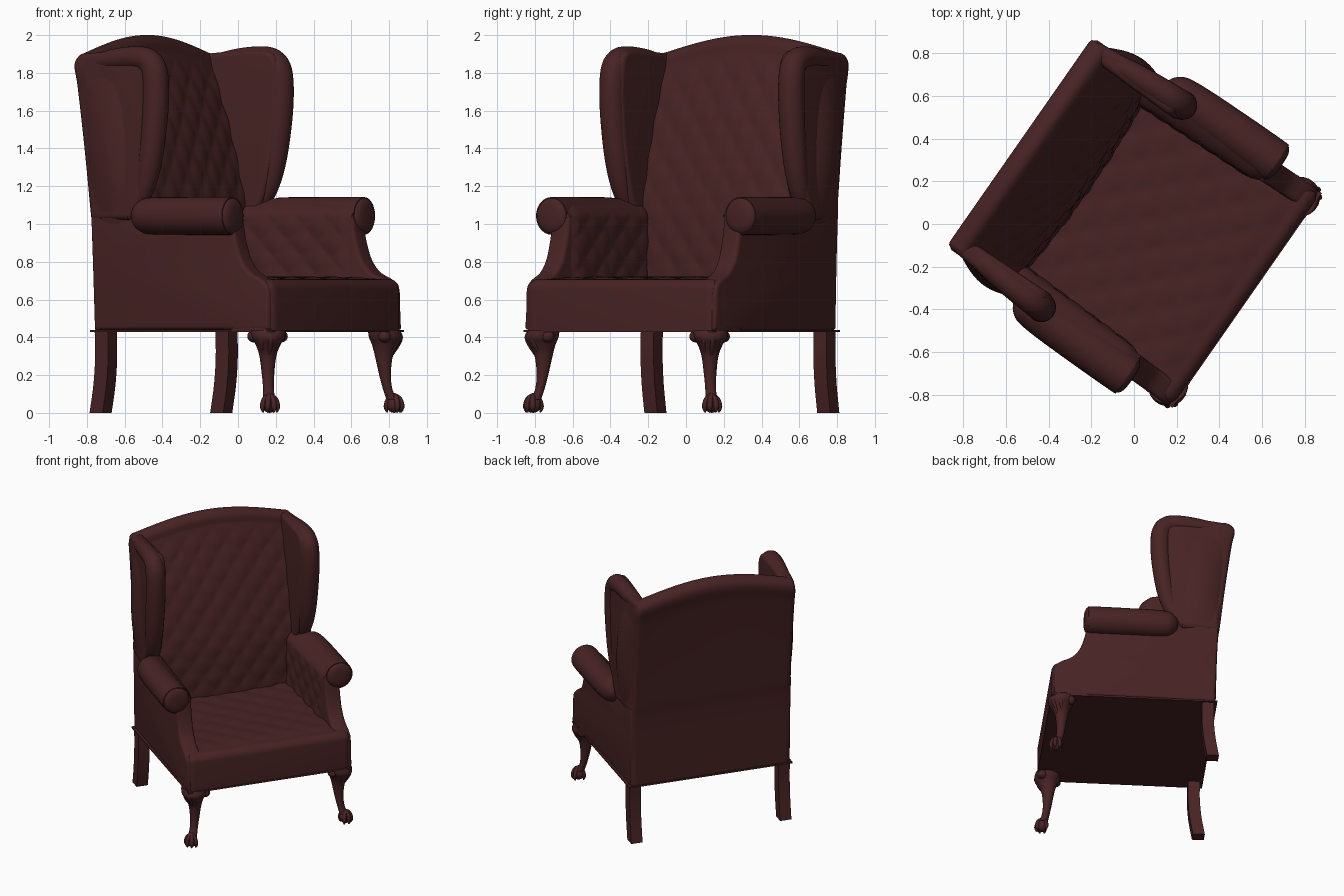
import bpy, bmesh, math
from mathutils import Vector, Matrix

if "Cube" in bpy.data.objects:
    bpy.data.objects.remove(bpy.data.objects["Cube"])

# chair stands turned on the grid
ROT = Matrix.Rotation(math.radians(55.1), 4, 'Z') @ Matrix.Translation((0.009, 0.004, 0))
mat = bpy.data.materials.new("dark maroon leather")
mat.diffuse_color = (0.064, 0.0165, 0.017, 1)
mat.use_nodes = True
mat.node_tree.nodes["Principled BSDF"].inputs["Base Color"].default_value = mat.diffuse_color


def finish(name, bm, angle=45):
    bmesh.ops.recalc_face_normals(bm, faces=bm.faces)
    bmesh.ops.transform(bm, matrix=ROT, verts=bm.verts)
    me = bpy.data.meshes.new(name)
    bm.to_mesh(me)
    bm.free()
    me.materials.append(mat)
    ob = bpy.data.objects.new(name, me)
    bpy.context.collection.objects.link(ob)
    bpy.ops.object.select_all(action='DESELECT')
    ob.select_set(True)
    bpy.context.view_layer.objects.active = ob
    bpy.ops.object.shade_smooth_by_angle(angle=math.radians(angle))


def loft(name, rings, side=1, angle=45):
    """Skin closed rings of points and cap both ends; side=-1 mirrors."""
    bm = bmesh.new()
    vs = [[bm.verts.new((side * p[0], p[1], p[2])) for p in r] for r in rings]
    n = len(vs[0])
    for a, b in zip(vs, vs[1:]):
        for i in range(n):
            bm.faces.new((a[i], a[(i + 1) % n], b[(i + 1) % n], b[i]))
    bm.faces.new(vs[0])
    bm.faces.new(vs[-1])
    finish(name, bm, angle)


def spline(pts, k=6):
    """Catmull-Rom through points of any dimension."""
    P = [pts[0]] + list(pts) + [pts[-1]]
    out = []
    for a, b, c, d in zip(P, P[1:], P[2:], P[3:]):
        for t in (j / k for j in range(k)):
            out.append(tuple(0.5 * (2 * q + (r - p) * t + (2 * p - 5 * q + 4 * r - s) * t * t
                       + (3 * q - p - 3 * r + s) * t ** 3) for p, q, r, s in zip(a, b, c, d)))
    return out + [tuple(pts[-1])]


def tube(name, pts, ref, side=1, k=6, n=16):
    """Sweep a circle along (x, y, z, radius) points."""
    P = spline(pts, k)
    C = [Vector(p[:3]) for p in P]
    rings = []
    for i, p in enumerate(P):
        t = (C[min(i + 1, len(C) - 1)] - C[max(i - 1, 0)]).normalized()
        a = Vector(ref)
        a = (a - t * a.dot(t)).normalized()
        b = t.cross(a)
        rings.append([C[i] + p[3] * (a * math.cos(w) + b * math.sin(w))
                      for w in (2 * math.pi * j / n for j in range(n))])
    loft(name, rings, side, 60)


def plate(name, prof, u_in, u_out, r, side):
    """Upright panel from a (y, z) outline with rounded rims; u_in, u_out depend on y."""
    n = len(prof)
    area = sum(prof[i][0] * prof[(i + 1) % n][1] - prof[(i + 1) % n][0] * prof[i][1] for i in range(n))
    nor = []
    for i in range(n):
        d = Vector(prof[(i + 1) % n]) - Vector(prof[i - 1])
        nor.append(Vector((-d.y, d.x)).normalized() * (1 if area > 0 else -1))
    steps = [math.pi / 2 * j / 5 for j in range(6)]
    sec = [(u_in, r * (1 - math.sin(w)), r * (1 - math.cos(w))) for w in steps]
    sec += [(u_out, r * (1 - math.sin(w)), -r * (1 - math.cos(w))) for w in reversed(steps)]
    loft(name, [[(u(p[0]) + off, p[0] + m.x * ins, p[1] + m.y * ins) for p, m in zip(prof, nor)]
                for u, ins, off in sec], side, 50)


def pad(name, f, back, side=1, n=50):
    """Cushion: surface f(s, t) closed by a hidden back."""
    rings = []
    for i in range(n + 1):
        row = [Vector(f(i / n, j / n)) for j in range(n + 1)]
        rings.append(row + [row[-1] + Vector(back), row[0] + Vector(back)])
    loft(name, rings, side, 60)


def tuft(a, b, p=0.19, h=0.010):
    return h * abs(math.sin(math.pi * (a + b) / p) * math.sin(math.pi * (a - b) / p)) ** 0.9


def block(name, lo, hi, bevel, seg):
    bm = bmesh.new()
    bmesh.ops.create_cube(bm, size=1)
    for v in bm.verts:
        v.co = [l + (h - l) * (c + 0.5) for l, h, c in zip(lo, hi, v.co)]
    if bevel:   # leave the underside crisp
        es = [e for e in bm.edges if max(v.co.z for v in e.verts) > hi[2] - 1e-4]
        bmesh.ops.bevel(bm, geom=es, offset=bevel, segments=seg, profile=0.5, affect='EDGES')
    finish(name, bm, 50)


def ball(name, c, r, side):
    bm = bmesh.new()
    bmesh.ops.create_uvsphere(bm, u_segments=16, v_segments=10, radius=1)
    for v in bm.verts:
        v.co = (side * (c[0] + v.co.x * r[0]), c[1] + v.co.y * r[1], c[2] + v.co.z * r[2])
    finish(name, bm, 60)


# seat: frame block, welt along the bottom, tufted top
block("seat_block", (-0.612, -0.638, 0.44), (0.612, -0.35, 0.708), 0.055, 6)
block("bottom_welt", (-0.612, -0.643, 0.428), (0.612, 0.53, 0.44), 0, 1)


def seat_top(s, t):
    u, v = -0.54 + 1.08 * s, -0.59 + 0.95 * t
    edge = min(1, (1 - abs(2 * s - 1)) * 9, t * 7)
    return (u, v, 0.704 + 0.009 * math.sin(edge * math.pi / 2) + tuft(u, v, 0.2, 0.009) * edge)


pad("seat_cushion", seat_top, (0, 0, -0.06))

# back: one section swept across the width, arched crest, tufted front, rounded ends
front = [(0.30, 0.50), (0.30, 0.75), (0.32, 1.1), (0.405, 1.5), (0.49, 1.78), (0.525, 1.90)]
top = [(0.54, 1.965), (0.58, 2.0), (0.63, 1.985), (0.656, 1.93)]
rear = [(0.635, 1.8), (0.592, 1.45), (0.555, 1.1), (0.535, 0.9), (0.522, 0.44)]
section = spline(front + top + rear, 18)
rings = []
for i in range(91):
    u = -0.598 * math.cos(math.pi * i / 90) if i in (0, 90) else -0.597 + 1.194 * i / 90
    drop = 0.095 * (1 - math.cos(math.pi / 2 * min(1, abs(u) / 0.56)))
    e = min(1, max(0, (abs(u) - 0.563) / 0.035))
    soft = 0.03 * (1 - math.sqrt(1 - e * e))
    ring = []
    for j, (y, z) in enumerate(section):
        if j < 92:
            y -= min(1, (92 - j) / 20) * tuft(u, z * 0.8, 0.17) + min(1, (92 - j) / 70) * 0.035 * math.cos(u * 2.6)
        else:
            y -= soft
        ring.append((u, y, z - (drop + soft) * max(0, z - 1.0)))
    rings.append(ring)
loft("back", rings, 1, 60)

arm_curve = spline([(-0.625, 0.62), (-0.612, 0.675), (-0.57, 0.71), (-0.50, 0.745), (-0.445, 0.81),
                    (-0.412, 0.90), (-0.395, 0.98), (-0.385, 1.06)], 4)
arm_prof = [(0.515, 0.44), (0.1, 0.44), (-0.3, 0.44), (-0.625, 0.44), (-0.625, 0.55)] + arm_curve + \
           [(-0.1, 1.075), (0.2, 1.075), (0.54, 1.075), (0.53, 0.8)]
wing_prof = spline([(0.28, 1.02), (0.21, 1.12), (0.155, 1.3), (0.12, 1.5), (0.105, 1.7), (0.11, 1.82),
                    (0.135, 1.89), (0.20, 1.92), (0.4, 1.915), (0.60, 1.90)], 4) + \
            [(0.635, 1.885), (0.62, 1.8), (0.58, 1.45), (0.545, 1.1), (0.535, 1.02)]

for side, tag in ((1, "right"), (-1, "left")):
    # arm side panel with the S-shaped front post
    plate(tag + "_arm_panel", arm_prof, lambda y: 0.485 - 0.03 * y, lambda y: 0.608 - 0.014 * y, 0.022, side)

    # tufted inside of the arm, rolling over the top
    def inner(s, t):
        v, z = -0.38 + 0.73 * s, 0.66 + 0.475 * t
        e = min(1, (1 - abs(2 * s - 1)) * 6, t * 12)
        over = 0.10 * max(0, (z - 1.03) / 0.105) ** 2
        calm = min(1, max(0, (1.08 - z) / 0.08))
        return (0.49 - 0.03 * v + over - e * (0.016 + tuft(v, z, 0.18, 0.010) * calm), v, z)
    pad(tag + "_arm_cushion", inner, (0.04, 0, 0), side)

    # side of the back swelling out below the wing
    pad(tag + "_wing_side", lambda s, t: (
        0.585 + 0.062 * (math.sin(math.pi * s) ** 0.8 * math.sin(math.pi * t) ** 0.8),
        0.20 + 0.33 * s + 0.08 * t, 0.94 + 0.92 * t), (-0.04, 0, 0), side, 24)

    # rolled arm top with a softly rounded end
    tube(tag + "_arm_roll", [(0.610, -0.414, 1.043, 0.02), (0.610, -0.411, 1.043, 0.055),
                             (0.610, -0.402, 1.043, 0.080), (0.610, -0.386, 1.043, 0.095),
                             (0.610, -0.36, 1.043, 0.101), (0.610, -0.1, 1.043, 0.100),
                             (0.605, 0.12, 1.043, 0.098), (0.595, 0.19, 1.043, 0.088),
                             (0.580, 0.235, 1.043, 0.05)], (1, 0, 0), side, 5, 28)

    # wing: flat panel and a fat roll along its front and top
    plate(tag + "_wing_panel", wing_prof, lambda y: 0.500 + 0.02 * y,
          lambda y: 0.626 - 0.034 * max(0, (y - 0.3) / 0.35), 0.03, side)
    tube(tag + "_wing_roll", [(0.565, 0.27, 1.08, 0.045), (0.572, 0.205, 1.2, 0.055), (0.575, 0.163, 1.36, 0.064),
                              (0.577, 0.133, 1.6, 0.069), (0.577, 0.133, 1.78, 0.069),
                              (0.576, 0.167, 1.855, 0.066), (0.574, 0.25, 1.879, 0.062),
                              (0.564, 0.42, 1.870, 0.055), (0.548, 0.595, 1.845, 0.036)], (1, 0, 0), side, 6, 24)

    # square rear leg, curving backwards
    path = spline([(0.467, 0.44), (0.464, 0.3), (0.475, 0.15), (0.500, 0.0)], 5)
    loft(tag + "_rear_leg", [[(0.558 + a * 0.042, y + b * 0.042, z) for a, b in
                              ((-1, -1), (1, -1), (1, 1), (-1, 1))] for y, z in path], side, 30)

    # carved front leg, built along the outward diagonal d
    d, c = Vector((0.707, -0.707, 0)), Vector((0.707, 0.707, 0))
    base = Vector((0.537, -0.565, 0))
    sec = spline([(0.44, 0.0, 0.085, 0.095), (0.40, 0.01, 0.09, 0.09), (0.36, 0.008, 0.072, 0.066),
                  (0.30, 0.0, 0.048, 0.045), (0.20, 0.006, 0.031, 0.033), (0.12, 0.022, 0.025, 0.029),
                  (0.07, 0.045, 0.03, 0.034)], 5)
    loft(tag + "_front_leg", [[base + d * (o + hd * math.cos(w)) + c * hc * math.sin(w) + Vector((0, 0, z))
                               for w in (2 * math.pi * j / 20 for j in range(20))]
                              for z, o, hd, hc in sec], side, 60)
    foot = base + d * 0.055
    ball(tag + "_front_foot", foot + Vector((0, 0, 0.042)), (0.042, 0.042, 0.042), side)
    for n, w in enumerate((-75, -25, 25, 75, 180)):      # claws gripping the ball
        a = math.radians(w)
        e = d * math.cos(a) + c * math.sin(a)
        tube(f"{tag}_claw_{n + 1}", [tuple(foot + e * q + Vector((0, 0, z))) + (r,) for q, z, r in
             ((0.0, 0.095, 0.012), (0.026, 0.076, 0.015), (0.038, 0.055, 0.014), (0.041, 0.032, 0.015),
              (0.040, 0.012, 0.008), (0.036, 0.002, 0.003))], c * math.cos(a) - d * math.sin(a), side, 4, 10)
    # knee carving: leaves and bracket scrolls
    for n, s in enumerate((-0.045, 0, 0.045)):
        L = 0.080 - abs(s) * 0.45
        tube(f"{tag}_knee_leaf_{n + 1}", [tuple(base + d * (o + L) + c * s * f + Vector((0, 0, z))) + (r,)
             for o, f, z, r in ((-0.005, 1.1, 0.43, 0.012), (0.006, 1, 0.40, 0.016), (-0.008, 0.9, 0.36, 0.014),
                                (-0.04, 0.6, 0.30, 0.006))], c, side, 4, 10)
    for n, s in enumerate((-1, 1)):
        ball(f"{tag}_knee_scroll_{n + 1}", base + c * s * 0.075 - d * 0.01 + Vector((0, 0, 0.405)),
             (0.034, 0.034, 0.032), side)
